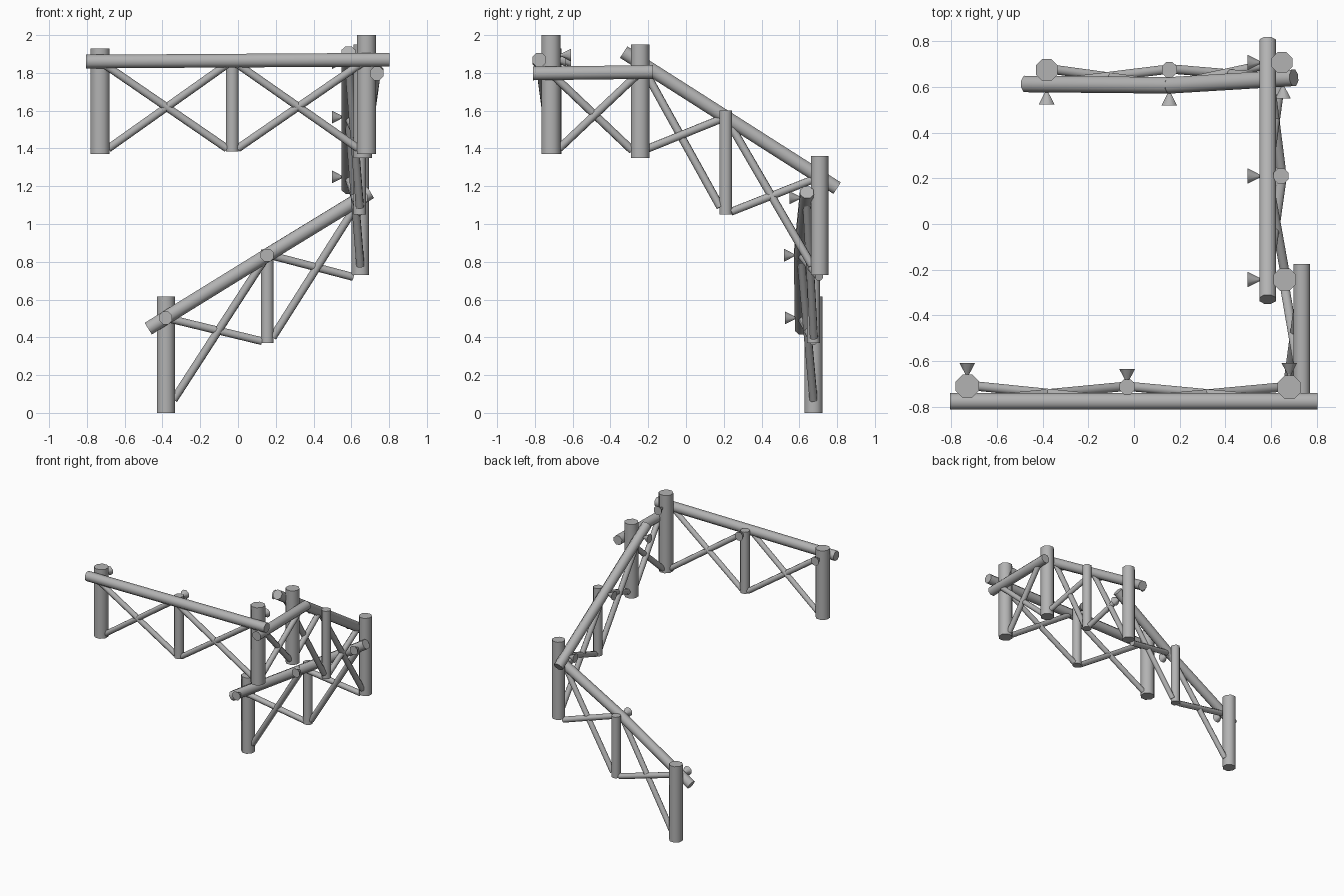
import bpy
import math
from mathutils import Vector

cube = bpy.data.objects.get("Cube")
if cube:
    bpy.data.objects.remove(cube, do_unlink=True)

wood = bpy.data.materials.new("weathered_grey")
wood.use_nodes = True
grey = (0.45, 0.45, 0.45, 1)
wood.diffuse_color = grey
wood.node_tree.nodes["Principled BSDF"].inputs["Base Color"].default_value = grey


def pole(name, a, b, r1, r2=None, sides=8):
    """Eight-sided round pole (or cone) from point a to point b."""
    a, b = Vector(a), Vector(b)
    d = b - a
    bpy.ops.mesh.primitive_cone_add(vertices=sides, radius1=r1, radius2=r1 if r2 is None else r2,
                                    depth=d.length, location=(a + b) / 2)
    ob = bpy.context.object
    ob.name = name
    # turn the section so its flats face the axes
    for v in ob.data.vertices:
        x, y = v.co.x, v.co.y
        c, s = math.cos(math.pi / sides), math.sin(math.pi / sides)
        v.co.x, v.co.y = x * c - y * s, x * s + y * c
    ob.rotation_mode = 'QUATERNION'
    ob.rotation_quaternion = d.to_track_quat('Z', 'Y')
    ob.data.materials.append(wood)
    bpy.ops.object.shade_smooth_by_angle(angle=math.radians(50))
    return ob


# Posts: x, y, bottom, top, radius
BIG, MID = 0.055, 0.036
posts = {
    "front_right": (-0.73, -0.71, 1.37, 1.93, BIG),
    "front_middle": (-0.03, -0.713, 1.385, 1.885, MID),
    "front_left": (0.68, -0.715, 1.37, 2.0, BIG),
    "side_top": (0.66, -0.243, 1.35, 1.95, 0.053),
    "side_middle": (0.644, 0.21, 1.05, 1.60, MID),
    "back_left": (0.648, 0.707, 0.73, 1.36, 0.05),
    "back_middle": (0.155, 0.675, 0.37, 0.865, MID),
    "back_right": (-0.382, 0.675, 0.0, 0.615, 0.052),
}
for name, (x, y, z0, z1, r) in posts.items():
    pole(name + "_post", (x, y, z0), (x, y, z1), r)

# Handrails
RAIL = 0.039
front = ((-0.805, -0.777, 1.86), (0.803, -0.777, 1.87))
landing = ((0.735, -0.81, 1.797), (0.735, -0.175, 1.805))
side = ((0.585, -0.33, 1.91), (0.585, 0.80, 1.19))
back_low = ((-0.475, 0.613, 0.446), (0.155, 0.607, 0.835))
back_high = ((0.155, 0.607, 0.835), (0.70, 0.64, 1.168))
for name, rail in (("front", front), ("landing", landing), ("side", side),
                   ("back_lower", back_low), ("back_upper", back_high)):
    pole(name + "_handrail", *rail, RAIL)


def on_rail(rail, post):
    """Point of the rail axis beside a post."""
    a, b = Vector(rail[0]), Vector(rail[1])
    run = Vector((b.x - a.x, b.y - a.y))
    t = (Vector(posts[post][:2]) - a.xy).dot(run) / run.length_squared
    return a.lerp(b, t)


def brace(rail, low, high, lift):
    """Diagonal from the foot of one post up to the rail at another."""
    x, y, z0, z1, r = posts[low]
    top = on_rail(rail, high)
    out = (Vector(posts[high][:2]) - Vector((x, y))).normalized() * r * 0.8
    pole(low + "_brace", (x + out.x, y + out.y, z0 + lift), top, 0.022)


# Crossed braces of each bay, with the lift of the two low ends
bays = [
    (front, "front_right", "front_middle", 0.03, 0.015),
    (front, "front_middle", "front_left", 0.015, 0.03),
    (landing, "front_left", "side_top", 0.03, 0.04),
    (side, "side_top", "side_middle", 0.05, 0.04),
    (side, "side_middle", "back_left", 0.015, 0.05),
    (back_low, "back_right", "back_middle", 0.07, 0.01),
    (back_high, "back_middle", "back_left", 0.03, -0.01),
]
for rail, a, b, lift_a, lift_b in bays:
    brace(rail, a, b, lift_a)
    brace(rail, b, a, lift_b)


def bolt(post, rail, direction, near, lift=0):
    """Flared bolt head, its thin shank running from the rail through the post."""
    p = on_rail(rail, post) + Vector((0, 0, lift))
    d = Vector(direction)
    neck = p + d * near
    pole(post + "_bolt_head", neck, neck + d * 0.052, 0.008, 0.037)
    pole(post + "_bolt_shank", p, neck + d * 0.01, 0.008)


bolt("front_right", front, (0, 1, 0), 0.117)
bolt("front_middle", front, (0, 1, 0), 0.09)
bolt("front_left", front, (0, 1, 0), 0.117, 0.025)
for post in ("side_top", "side_middle", "back_left"):
    bolt(post, side, (-1, 0, 0), 0.036)
for post, rail in (("back_right", back_low), ("back_middle", back_low), ("back_left", back_high)):
    bolt(post, rail, (0, -1, 0), 0.036)
